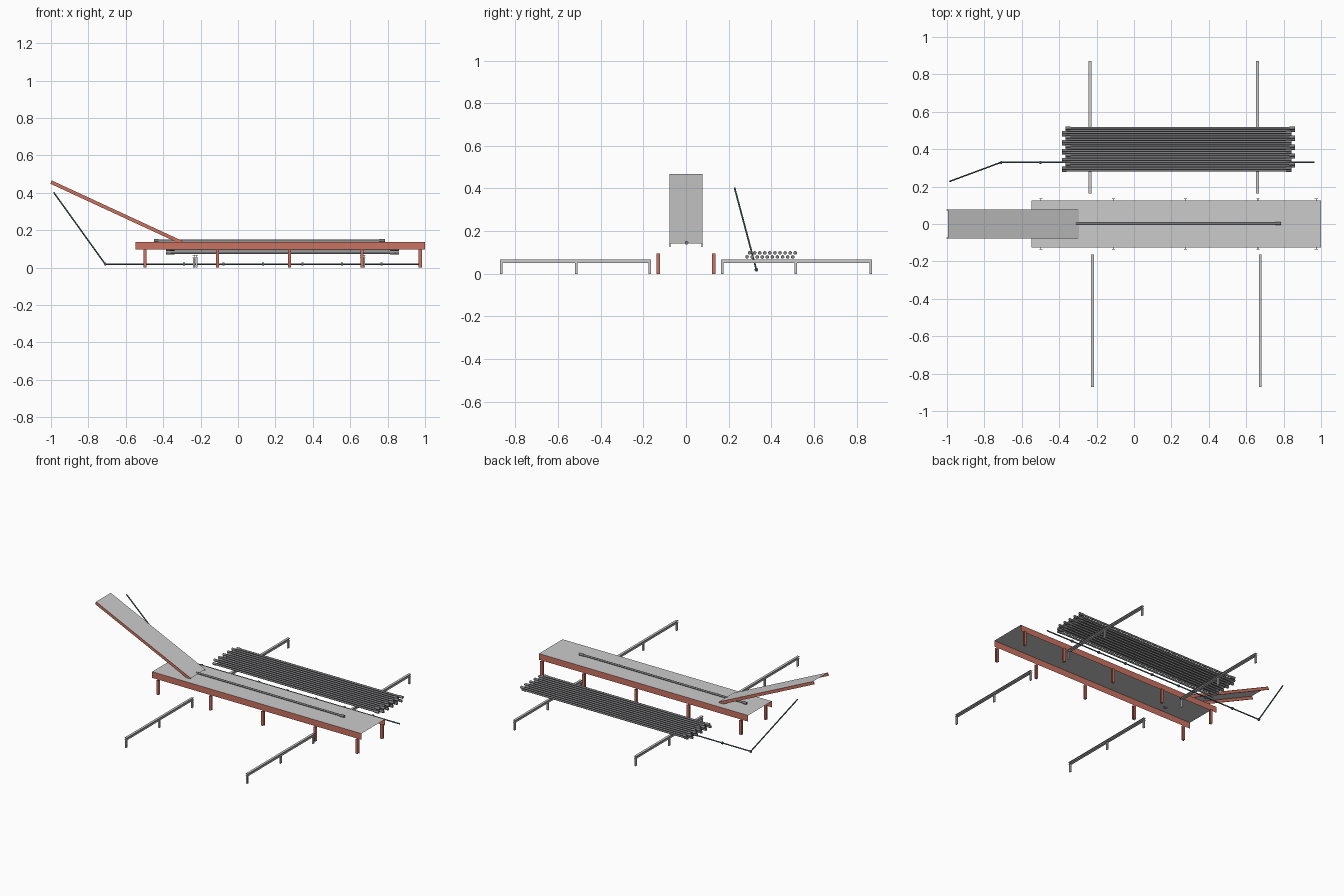
import bpy, bmesh, math
from mathutils import Vector, Matrix

if "Cube" in bpy.data.objects:
    bpy.data.objects.remove(bpy.data.objects["Cube"])


def material(name, col):
    m = bpy.data.materials.new(name)
    m.diffuse_color = (*col, 1)
    m.use_nodes = True
    m.node_tree.nodes["Principled BSDF"].inputs["Base Color"].default_value = m.diffuse_color
    return m


RED = material("red_paint", (0.60, 0.17, 0.12))
HOSE = material("dark_slate", (0.10, 0.16, 0.18))
STEEL = material("dark_steel", (0.22, 0.22, 0.23))


def finish(name, bm, mat=None, smooth=False):
    me = bpy.data.meshes.new(name)
    bm.to_mesh(me)
    bm.free()
    ob = bpy.data.objects.new(name, me)
    bpy.context.collection.objects.link(ob)
    if mat:
        me.materials.append(mat)
    if smooth:
        bpy.context.view_layer.objects.active = ob
        ob.select_set(True)
        bpy.ops.object.shade_smooth_by_angle(angle=math.radians(40))
        ob.select_set(False)
    return ob


def quad(bm, *pts):
    bm.faces.new([bm.verts.new(p) for p in pts])


def prism(bm, profile, a, b, side):
    """Extrude a closed 2D profile from a to b; side is the profile's first axis."""
    a, b, u = Vector(a), Vector(b), Vector(side)
    v = (b - a).normalized().cross(u)
    r0 = [bm.verts.new(a + u * p + v * q) for p, q in profile]
    r1 = [bm.verts.new(b + u * p + v * q) for p, q in profile]
    n = len(profile)
    for i in range(n):
        j = (i + 1) % n
        bm.faces.new((r0[i], r0[j], r1[j], r1[i]))
    bm.faces.new(r0[::-1])
    bm.faces.new(r1)


def i_profile(w, h, t):
    w, h, s = w / 2, h / 2, t / 2
    return [(-w, -h), (w, -h), (w, -h + t), (s, -h + t), (s, h - t), (w, h - t),
            (w, h), (-w, h), (-w, h - t), (-s, h - t), (-s, -h + t), (-w, -h + t)]


def rod(bm, a, b, r, n=12):
    a, b = Vector(a), Vector(b)
    rot = (b - a).to_track_quat('Z', 'Y').to_matrix().to_4x4()
    bmesh.ops.create_cone(bm, cap_ends=True, segments=n, radius1=r, radius2=r,
                          depth=(b - a).length, matrix=Matrix.Translation((a + b) / 2) @ rot)


def drill_pipe(bm, x0, x1, y, z):
    rod(bm, (x0, y, z), (x1, y, z), 0.0062)
    rod(bm, (x0, y, z), (x0 + 0.025, y, z), 0.0085)
    rod(bm, (x1 - 0.03, y, z), (x1, y, z), 0.0085)


# Catwalk deck sheet
X0, X1, W, TOP = -0.547, 1.0, 0.125, 0.137
bm = bmesh.new()
quad(bm, (X0, -W, TOP), (X1, -W, TOP), (X1, W, TOP), (X0, W, TOP))
finish("catwalk_deck", bm)

# Catwalk side panels
bm = bmesh.new()
for s in (-1, 1):
    quad(bm, (X0, s * W, 0.096), (X1, s * W, 0.096), (X1, s * W, TOP), (X0, s * W, TOP))
finish("catwalk_sides", bm, RED)

# Catwalk legs, H section
bm = bmesh.new()
for x in (-0.498, -0.11, 0.276, 0.663, 0.974):
    for s in (-1, 1):
        prism(bm, i_profile(0.017, 0.015, 0.003), (x, s * 0.130, 0), (x, s * 0.130, 0.096), (1, 0, 0))
finish("catwalk_legs", bm, RED)

# Ramp
lo, hi, RW = Vector((-0.295, 0, 0.143)), Vector((-0.995, 0, 0.467)), 0.077
d = (hi - lo).normalized()
down = Vector((d.z, 0, -d.x)) * -1
bm = bmesh.new()
quad(bm, *[p + Vector((0, s * RW, 0)) for p, s in ((lo, 1), (hi, 1), (hi, -1), (lo, -1))])
finish("ramp_plate", bm)
bm = bmesh.new()
for s in (-1, 1):
    c = down * 0.0105 + Vector((0, s * (RW - 0.002), 0))
    prism(bm, [(-0.002, -0.0095), (0.002, -0.0095), (0.002, 0.0095), (-0.002, 0.0095)],
          lo + c, hi + c, (0, 1, 0))
finish("ramp_sides", bm, RED)

# Pipe rack beams and posts
for name, s, dx in (("back_rack", 1, -0.235), ("front_rack", -1, -0.221)):
    bm = bmesh.new()
    for x in (dx, dx + 0.896):
        prism(bm, i_profile(0.016, 0.016, 0.003), (x, s * 0.163, 0.059), (x, s * 0.872, 0.059), (1, 0, 0))
        for y in (0.170, 0.514, 0.866):
            prism(bm, i_profile(0.010, 0.012, 0.0025), (x, s * y, 0), (x, s * y, 0.051), (1, 0, 0))
    finish(name, bm)

# Stacked drill pipes, two staggered layers
bm = bmesh.new()
for layer in range(2):
    for i in range(10):
        y = 0.298 + i * 0.0238 + (-0.0119 if layer == 0 else 0)
        off = 0.02 if i % 2 else 0.0
        drill_pipe(bm, -0.385 + off, 0.842 + off, y, 0.079 + layer * 0.019)
finish("stacked_pipes", bm, STEEL, True)

# Single pipe on the catwalk
bm = bmesh.new()
drill_pipe(bm, -0.45, 0.785, 0.003, TOP + 0.0085)
finish("deck_pipe", bm, STEEL, True)

# Supply line with couplings
path = [Vector(p) for p in ((-0.985, 0.228, 0.402), (-0.71, 0.33, 0.019), (0.965, 0.33, 0.019))]
bm = bmesh.new()
for a, b in zip(path, path[1:]):
    rod(bm, a, b, 0.004, 10)
bmesh.ops.create_icosphere(bm, subdivisions=2, radius=0.006, matrix=Matrix.Translation(path[1]))
for i in range(8):
    x = -0.71 + i * 0.211
    rod(bm, (x - 0.005, 0.33, 0.019), (x + 0.005, 0.33, 0.019), 0.0085, 10)
finish("supply_line", bm, HOSE, True)
